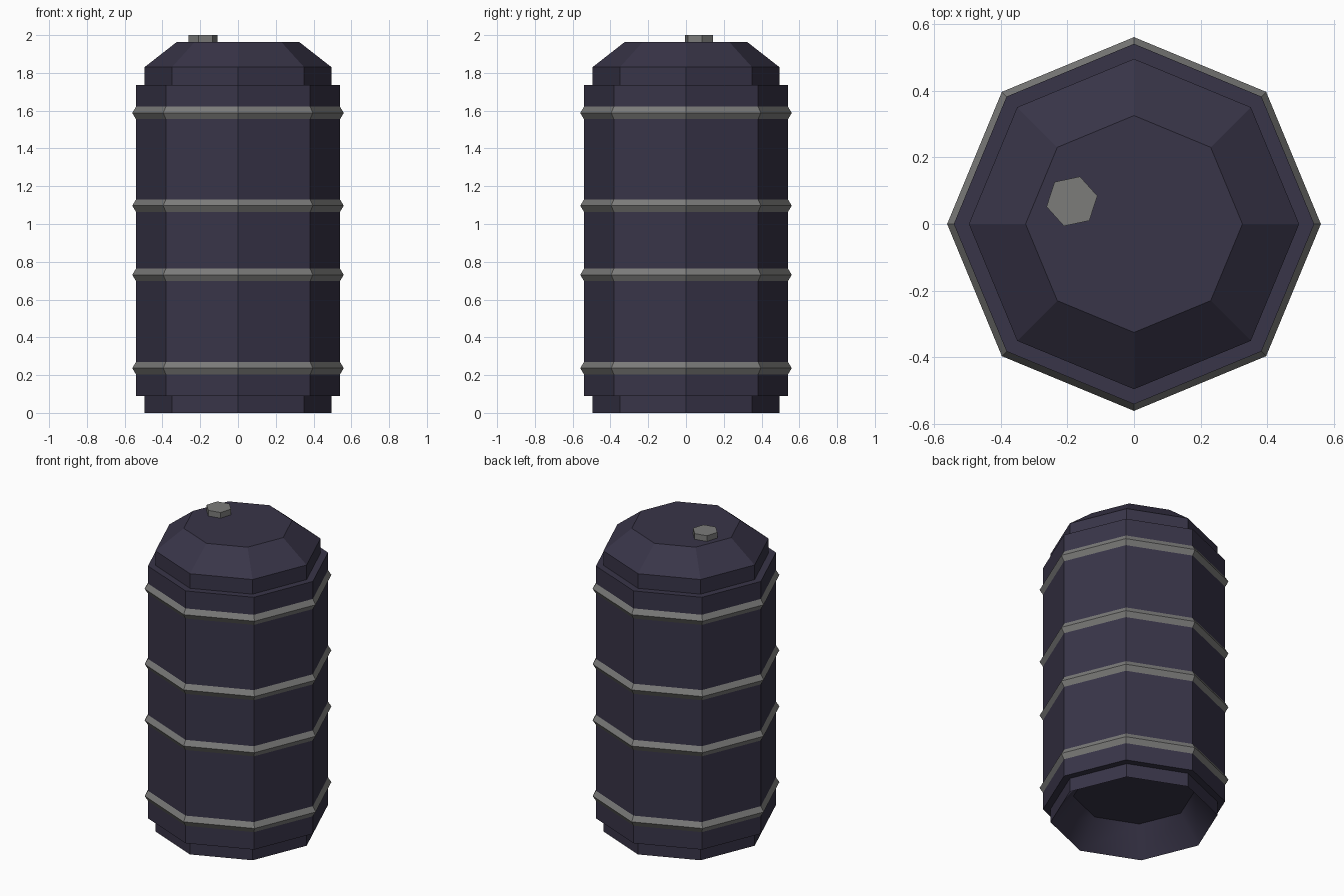
import bpy, bmesh, math

if "Cube" in bpy.data.objects:
    bpy.data.objects.remove(bpy.data.objects["Cube"])


def material(name, color):
    m = bpy.data.materials.new(name)
    m.diffuse_color = (*color, 1)
    m.use_nodes = True
    m.node_tree.nodes["Principled BSDF"].inputs["Base Color"].default_value = m.diffuse_color
    return m


def lathe(name, profile, sides, mat, center=(0, 0), turn=0.0,
          cap_start=False, cap_end=False, smooth_segment=None):
    """Revolve a (radius, z) profile, listed bottom to top, into a faceted part."""
    bm = bmesh.new()
    rings = []
    for r, z in profile:
        rings.append([bm.verts.new((
            center[0] + r * math.cos(turn + math.tau * i / sides),
            center[1] + r * math.sin(turn + math.tau * i / sides), z))
            for i in range(sides)])
    for k, (a, b) in enumerate(zip(rings, rings[1:])):
        for i in range(sides):
            j = (i + 1) % sides
            f = bm.faces.new((a[i], a[j], b[j], b[i]))
            f.smooth = k == smooth_segment
    if cap_start:
        bm.faces.new(rings[0][::-1])
    if cap_end:
        bm.faces.new(rings[-1])
    # keep rings crisp around the smooth segment
    if smooth_segment is not None:
        for e in bm.edges:
            if abs(e.verts[0].co.z - e.verts[1].co.z) < 1e-6:
                e.smooth = False
    mesh = bpy.data.meshes.new(name)
    bm.to_mesh(mesh)
    bm.free()
    mesh.materials.append(mat)
    ob = bpy.data.objects.new(name, mesh)
    bpy.context.collection.objects.link(ob)
    return ob


dark = material("dark_paint", (0.04, 0.035, 0.065))
steel = material("steel", (0.2, 0.2, 0.195))

# Drum: recessed underside, foot rim, body, neck and sloped lid
lathe("drum_body", [(0.36, 0.17), (0.495, 0), (0.495, 0.09), (0.54, 0.09),
                    (0.54, 1.735), (0.495, 1.735), (0.495, 1.83), (0.325, 1.963)],
      8, dark, cap_start=True, cap_end=True, smooth_segment=0)

# Hoops: pointed bands around the body
for n, z in enumerate((0.237, 0.731, 1.097, 1.588)):
    lathe(f"hoop_{n + 1}", [(0.54, z - 0.033), (0.56, z), (0.54, z + 0.033)], 8, steel)

# Hexagonal filler plug on the lid
lathe("filler_plug", [(0.078, 1.96), (0.078, 2.0)], 6, steel,
      center=(-0.186, 0.068), turn=math.radians(12), cap_end=True)
